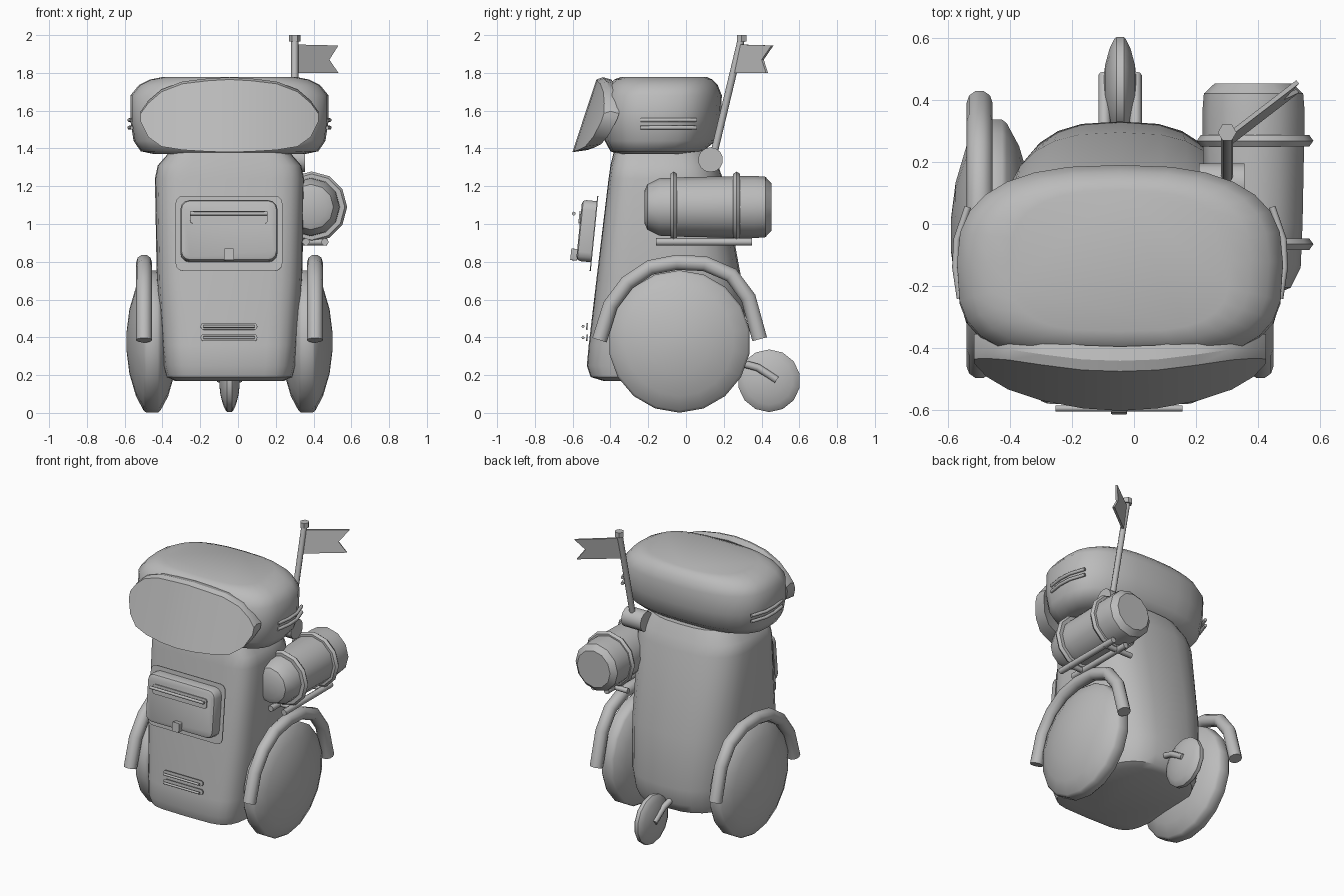
import bpy, bmesh, math
from mathutils import Vector, Matrix

if "Cube" in bpy.data.objects:
    bpy.data.objects.remove(bpy.data.objects["Cube"], do_unlink=True)

GREY = bpy.data.materials.new("plain grey")
GREY.use_nodes = True
GREY.diffuse_color = (0.5, 0.5, 0.5, 1)
GREY.node_tree.nodes["Principled BSDF"].inputs["Base Color"].default_value = (0.5, 0.5, 0.5, 1)

CX = -0.045  # symmetry plane of the body


def finish(name, bm, angle=40):
    bmesh.ops.recalc_face_normals(bm, faces=bm.faces)
    mesh = bpy.data.meshes.new(name)
    bm.to_mesh(mesh)
    bm.free()
    mesh.materials.append(GREY)
    ob = bpy.data.objects.new(name, mesh)
    bpy.context.collection.objects.link(ob)
    bpy.ops.object.select_all(action='DESELECT')
    ob.select_set(True)
    bpy.context.view_layer.objects.active = ob
    bpy.ops.object.shade_smooth_by_angle(angle=math.radians(angle))
    return ob


def loft(name, rings, angle=40):
    """Skin a list of equal-length point rings and cap both ends."""
    bm = bmesh.new()
    loops = [[bm.verts.new(p) for p in ring] for ring in rings]
    n = len(loops[0])
    for a, b in zip(loops, loops[1:]):
        for i in range(n):
            j = (i + 1) % n
            bm.faces.new((a[i], a[j], b[j], b[i]))
    bm.faces.new(loops[0])
    bm.faces.new(loops[-1])
    return finish(name, bm, angle)


def oval(z, hx, y0, y1, front, back, n=28):
    """Superellipse ring with its own squareness at front and back."""
    ring = []
    for i in range(n):
        t = math.tau * i / n
        c, s = math.cos(t), math.sin(t)
        e = 2 / (back if s > 0 else front)
        x = math.copysign(abs(c) ** e, c) * hx
        y = math.copysign(abs(s) ** e, s) * (y1 - y0) / 2
        ring.append((CX + x, (y0 + y1) / 2 + y, z))
    return ring


def lathe(name, centre, axis, profile, sides, angle=40):
    """Turn (offset, radius) pairs around an axis through centre."""
    rot = Vector((0, 0, 1)).rotation_difference(Vector(axis)).to_matrix()
    rings = []
    for off, r in profile:
        rings.append([Vector(centre) + rot @ Vector((r * math.cos(math.tau * i / sides),
                      r * math.sin(math.tau * i / sides), off)) for i in range(sides)])
    return loft(name, rings, angle)


def tube(name, points, r, sides=8):
    """Round bar along a path."""
    pts = [Vector(p) for p in points]
    rings = []
    for i, p in enumerate(pts):
        d = (pts[min(i + 1, len(pts) - 1)] - pts[max(i - 1, 0)]).normalized()
        side = d.orthogonal().normalized() if abs(d.x) > 0.5 else Vector((1, 0, 0))
        side = (side - d * side.dot(d)).normalized()
        up = d.cross(side)
        rings.append([p + r * (side * math.cos(math.tau * k / sides)
                      + up * math.sin(math.tau * k / sides)) for k in range(sides)])
    return loft(name, rings, 50)


def panel(name, centre, size, corner, tilt=-0.1, soft=0):
    """Plate facing the front, with rounded corners and an optional soft edge."""
    bm = bmesh.new()
    bmesh.ops.create_cube(bm, size=1)
    bmesh.ops.scale(bm, vec=size, verts=bm.verts)
    edges = [e for e in bm.edges if abs(e.verts[0].co.y - e.verts[1].co.y) > size[1] / 2]
    bmesh.ops.bevel(bm, geom=edges, offset=corner, segments=3, profile=0.5, affect='EDGES')
    if soft:
        rim = {e for f in bm.faces if f.normal.y < -0.9 for e in f.edges}
        bmesh.ops.bevel(bm, geom=list(rim), offset=soft, segments=2, profile=0.5, affect='EDGES')
    bmesh.ops.rotate(bm, matrix=Matrix.Rotation(tilt, 3, 'X'), verts=bm.verts)
    bmesh.ops.translate(bm, vec=centre, verts=bm.verts)
    return finish(name, bm, 35)


# Body: flat front, rounded back, leaning towards the top
loft("body", [oval(z, hx, a, b, 5, 2.8) for z, hx, a, b in (
    (0.17, 0.29, -0.44, 0.24), (0.19, 0.335, -0.505, 0.285), (0.25, 0.35, -0.525, 0.315),
    (0.36, 0.362, -0.515, 0.33), (0.7, 0.385, -0.475, 0.295), (1.24, 0.395, -0.41, 0.195),
    (1.31, 0.38, -0.4, 0.17), (1.39, 0.31, -0.38, 0.13))])

# Head: wide soft pillow with a flat crown
loft("head", [oval(z, hx, a, b, 3.2, 2.6) for z, hx, a, b in (
    (1.37, 0.4, -0.36, 0.0), (1.385, 0.47, -0.4, 0.09), (1.44, 0.508, -0.43, 0.158),
    (1.55, 0.525, -0.45, 0.183), (1.68, 0.525, -0.44, 0.19), (1.735, 0.48, -0.41, 0.168),
    (1.765, 0.42, -0.38, 0.14), (1.778, 0.355, -0.345, 0.11))], 45)

# Face plate: slanted, bowed slab built from columns
half = [(0.47, 1.585, 1.54), (0.43, 1.64, 1.46), (0.36, 1.7, 1.41),
        (0.25, 1.742, 1.392), (0.12, 1.758, 1.384)]
columns = [(-d, t, b) for d, t, b in half] + [(0, 1.765, 1.38)] + half[::-1]
rings = []
for dx, top, bottom in columns:
    def spot(z, back):
        return (CX + dx, -0.6 + 0.33 * (z - 1.385) + 0.45 * dx * dx + back, z)
    inset = 0.012
    rings.append([spot(bottom, 0), spot(top, 0), spot(top + inset, 0.03),
                  spot(top, 0.08), spot(bottom + inset, 0.08)])
loft("face_plate", rings, 30)

# Vent bars on the head sides
for s, side in ((-1, "right"), (1, "left")):
    for i, z in enumerate((1.51, 1.55)):
        tube(f"head_vent_{side}_{i}", [(CX + s * x, y, z) for x, y in
             ((0.515, -0.24), (0.53, -0.14), (0.526, -0.05), (0.49, 0.055))], 0.011)

# Main wheels and fenders
wheel = [(-0.135, 0.05), (-0.12, 0.17), (-0.085, 0.29), (-0.045, 0.365), (-0.03, 0.377)]
wheel += [(-o, r) for o, r in wheel[::-1]]
arch = [(-0.458, 0.385), (-0.4, 0.57), (-0.31, 0.69), (-0.19, 0.77), (-0.05, 0.797),
        (0.1, 0.79), (0.24, 0.73), (0.33, 0.61), (0.39, 0.39)]
for s, side in ((-1, "right"), (1, "left")):
    lathe(f"wheel_{side}", (CX + s * 0.41, -0.035, 0.378), (1, 0, 0), wheel, 18)
    tube(f"fender_{side}", [(CX + s * 0.4525, y, z) for y, z in arch], 0.042, 10)
    tube(f"caster_arm_{side}", [(CX + s * 0.05, 0.27, 0.27), (CX + s * 0.05, 0.38, 0.24),
                                (CX + s * 0.05, 0.48, 0.175)], 0.02)

# Rear caster wheel
lathe("caster_wheel", (CX, 0.44, 0.17), (1, 0, 0),
      [(o * 0.4, r * 0.44) for o, r in wheel], 14)

# Front pocket with backing, flap bar and clasp
MX = CX - 0.003
panel("pocket_backing", (MX, -0.487, 0.95), (0.565, 0.006, 0.4), 0.04)
panel("pocket", (MX, -0.526, 0.963), (0.515, 0.08, 0.325), 0.05, -0.1, 0.022)
panel("pocket_flap", (MX, -0.563, 1.035), (0.41, 0.008, 0.065), 0.015)
tube("pocket_bar", [(MX - 0.205, -0.594, 1.055), (MX + 0.205, -0.594, 1.055)], 0.01)
panel("pocket_clasp", (MX, -0.592, 0.838), (0.052, 0.036, 0.062), 0.006)

# Lower front vents
for i, z in enumerate((0.398, 0.458)):
    panel(f"front_vent_frame_{i}", (MX, -0.524, z), (0.3, 0.008, 0.036), 0.016)
    tube(f"front_vent_bar_{i}", [(MX - 0.135, -0.545, z), (MX + 0.135, -0.545, z)], 0.008)

# Bedroll with straps on a rack
lathe("bedroll", (0.385, 0, 1.09), (0, 1, 0),
      [(-0.22, 0.085), (-0.205, 0.12), (-0.14, 0.152), (0.0, 0.158), (0.36, 0.165),
       (0.42, 0.16), (0.453, 0.125)], 12)
for i, y in enumerate((-0.065, 0.268)):
    lathe(f"bedroll_strap_{i}", (0.39, y, 1.09), (0, 1, 0),
          [(-0.018, 0.15), (-0.018, 0.175), (0, 0.188), (0.018, 0.175), (0.018, 0.15)], 12)
    tube(f"rack_arm_{i}", [(0.25, y, 0.905), (0.47, y, 0.905)], 0.018)
for i, x in enumerate((0.36, 0.46)):
    tube(f"rack_rail_{i}", [(x, -0.16, 0.905), (x, 0.35, 0.905)], 0.02)

# Flag pole on a round mount
lathe("pole_mount", (0.29, 0.13, 1.34), (1, 0, 0), [(-0.08, 0.066), (0.066, 0.066)], 14)
tube("flag_pole", [(0.3, 0.14, 1.34), (0.3, 0.293, 1.98)], 0.019)
lathe("pole_cap", (0.3, 0.295, 1.983), (0, 0, 1), [(-0.018, 0.03), (0.017, 0.03)], 6)

# Swallow-tailed flag, angled backwards
tail = [(0, 1.95), (0.275, 1.945), (0.215, 1.87), (0.275, 1.8), (0, 1.8)]
along, across = Vector((0.79, 0.61, 0)), Vector((0.61, -0.79, 0)) * 0.007
base = [Vector((0.31, 0.275 + 0.2 * (z - 1.87), z)) + along * d for d, z in tail]
loft("flag", [[p - across for p in base], [p + across for p in base]])
